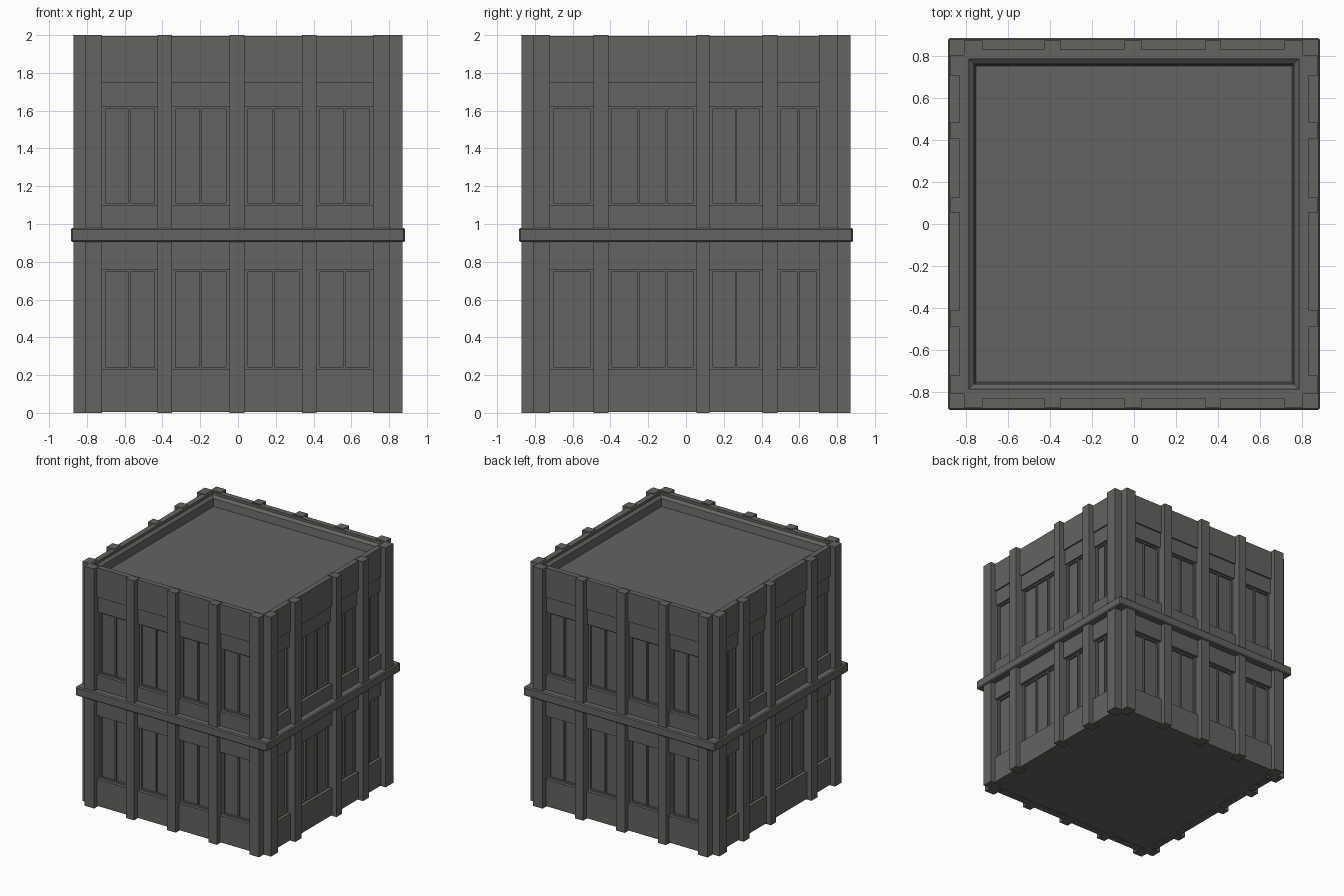
import bpy
import bmesh
from mathutils import Vector

default = bpy.data.objects.get("Cube")
if default:
    bpy.data.objects.remove(default, do_unlink=True)

# One weathered concrete colour
COLOUR = (0.125, 0.125, 0.112, 1.0)
concrete = bpy.data.materials.new("warm grey concrete")
concrete.use_nodes = True
concrete.diffuse_color = COLOUR
shader = concrete.node_tree.nodes["Principled BSDF"]
shader.inputs["Base Color"].default_value = COLOUR
shader.inputs["Roughness"].default_value = 0.9


def add_box(bm, lo, hi):
    lo, hi = Vector(lo), Vector(hi)
    mid, size = (lo + hi) / 2, hi - lo
    for v in bmesh.ops.create_cube(bm, size=1)["verts"]:
        v.co = Vector(a * b for a, b in zip(v.co, size)) + mid


def finish(name, bm, bevel=0):
    bmesh.ops.recalc_face_normals(bm, faces=bm.faces)
    mesh = bpy.data.meshes.new(name)
    bm.to_mesh(mesh)
    bm.free()
    mesh.materials.append(concrete)
    obj = bpy.data.objects.new(name, mesh)
    bpy.context.collection.objects.link(obj)
    if bevel:
        mod = obj.modifiers.new("soft edges", "BEVEL")
        mod.width = bevel
        mod.segments = 1
    return obj


# Wall layers, as distances out from the centre
GLASS, FRAME, LINTEL, WALL, PILASTER, BAND = 0.787, 0.803, 0.818, 0.83, 0.872, 0.885
CORNER = 0.805
# Window openings and storeys: sill top, lintel bottom
STOREYS = [(0.23, 0.76), (1.10, 1.62)]

# Pilaster edges along a facade, and panes in each bay between them
LONG_PILASTERS = [(-0.81, -0.72), (-0.425, -0.35), (-0.045, 0.035), (0.34, 0.415), (0.715, 0.805)]
SIDE_PILASTERS = [(-0.81, -0.72), (-0.49, -0.41), (0.055, 0.125), (0.405, 0.485), (0.705, 0.805)]
LONG_PANES = [2, 2, 2, 2]
SIDE_PANES = [1, 3, 2, 2]


def facade(name, axis, sign, pilasters, panes):
    def box(bm, u, d, z):
        near, far = sorted((sign * d[0], sign * d[1]))
        if axis == "y":
            add_box(bm, (u[0], near, z[0]), (u[1], far, z[1]))
        else:
            add_box(bm, (near, u[0], z[0]), (far, u[1], z[1]))

    # Solid courses: base, middle, lintel strip and tall fascia
    bm = bmesh.new()
    full = (-CORNER, CORNER)
    box(bm, full, (0.77, WALL), (0.006, 0.23))
    box(bm, full, (0.77, WALL), (0.76, 1.10))
    box(bm, full, (0.77, LINTEL), (1.62, 1.75))
    box(bm, full, (0.785, WALL), (1.75, 1.995))
    finish(name + "_wall_courses", bm)

    # Window frames with recessed panes
    bm = bmesh.new()
    for left, right, count in zip(pilasters, pilasters[1:], panes):
        a, b = left[1], right[0]
        edge, bar = 0.018, 0.012
        step = (b - a - 2 * edge + bar) / count
        for z0, z1 in STOREYS:
            box(bm, (a, a + edge), (0.77, FRAME), (z0, z1))
            box(bm, (b - edge, b), (0.77, FRAME), (z0, z1))
            box(bm, (a + edge, b - edge), (0.77, FRAME), (z0, z0 + 0.012))
            box(bm, (a + edge, b - edge), (0.77, FRAME), (z1 - 0.012, z1))
            for i in range(1, count):
                m = a + edge + i * step
                box(bm, (m - bar, m), (0.77, FRAME), (z0 + 0.012, z1 - 0.012))
    finish(name + "_window_frames", bm)

    # Full height pilasters
    bm = bmesh.new()
    for u in pilasters:
        box(bm, u, (0.77, PILASTER), (0, 1.75))
        box(bm, u, (0.80, PILASTER), (1.75, 2))
    finish(name + "_pilasters", bm)


for side, sign in (("front", -1), ("back", 1)):
    facade(side, "y", sign, LONG_PILASTERS, LONG_PANES)
for side, sign in (("left", 1), ("right", -1)):
    facade(side, "x", sign, SIDE_PILASTERS, SIDE_PANES)

# Core with the sunken roof and its stepped ledge
bm = bmesh.new()
add_box(bm, (-GLASS, -GLASS, 0.01), (GLASS, GLASS, 1.975))
roof = max(bm.faces, key=lambda f: f.calc_center_median().z)
for thickness, drop in ((0.035, 0.02), (0.015, 0.06)):
    bmesh.ops.inset_region(bm, faces=[roof], thickness=thickness)
    bmesh.ops.translate(bm, verts=roof.verts, vec=(0, 0, -drop))
finish("core_and_roof", bm)

# Belt course between the storeys
bm = bmesh.new()
add_box(bm, (-BAND, -BAND, 0.905), (BAND, BAND, 0.98))
finish("belt_course", bm, bevel=0.008)
